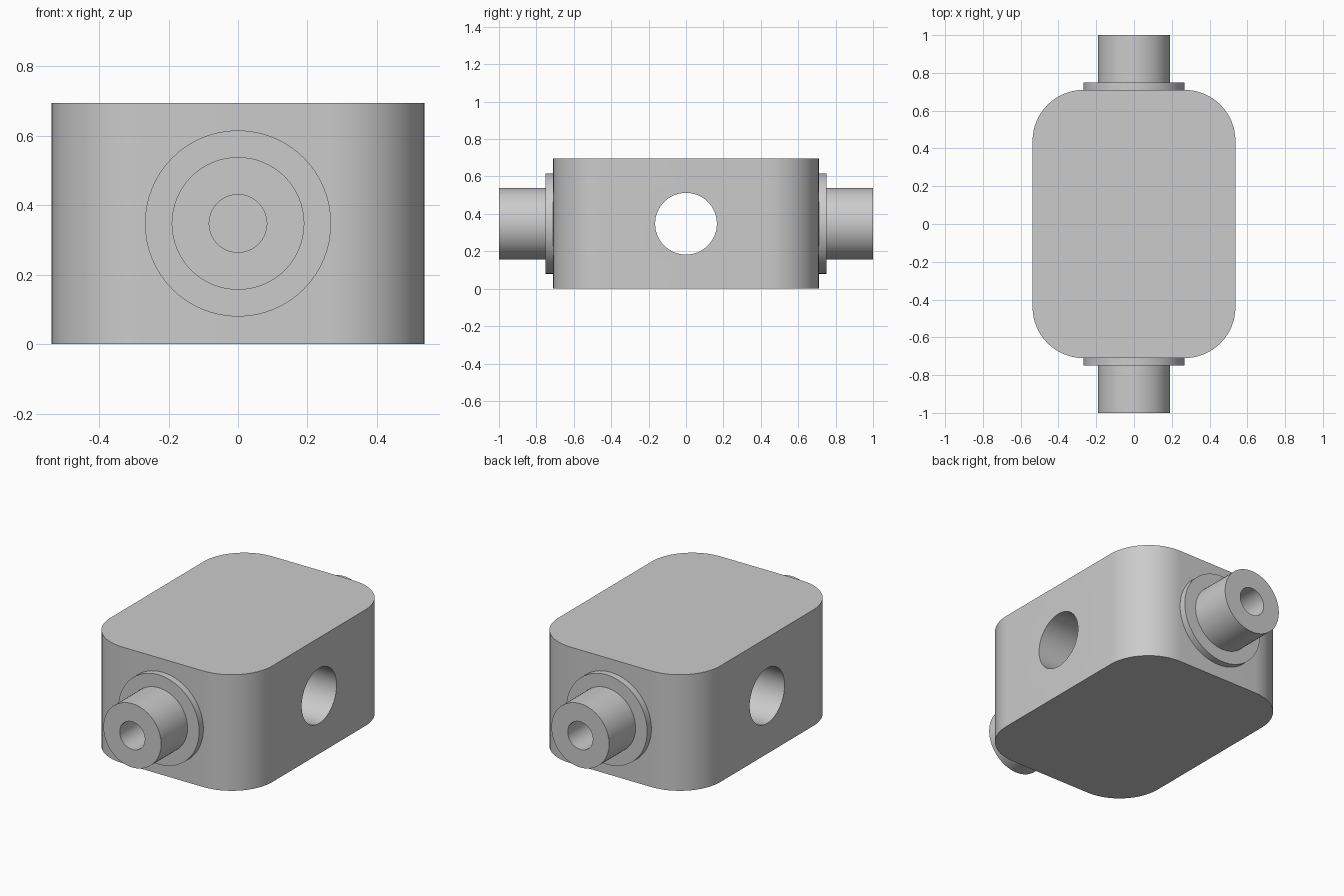
import bpy, bmesh, math
from mathutils import Matrix

default = bpy.data.objects.get("Cube")
if default:
    bpy.data.objects.remove(default, do_unlink=True)

HALF_X, HALF_Y, HEIGHT, CORNER = 0.537, 0.71, 0.695, 0.27
MID = HEIGHT / 2

grey = bpy.data.materials.new("plain grey")
grey.use_nodes = True
colour = (0.6, 0.6, 0.6, 1)
grey.diffuse_color = colour
grey.node_tree.nodes["Principled BSDF"].inputs["Base Color"].default_value = colour


def make_object(name, bm):
    bmesh.ops.recalc_face_normals(bm, faces=bm.faces)
    mesh = bpy.data.meshes.new(name)
    bm.to_mesh(mesh)
    bm.free()
    mesh.materials.append(grey)
    obj = bpy.data.objects.new(name, mesh)
    bpy.context.collection.objects.link(obj)
    return obj


def activate(obj):
    bpy.ops.object.select_all(action='DESELECT')
    obj.select_set(True)
    bpy.context.view_layer.objects.active = obj


def smooth(obj):
    activate(obj)
    bpy.ops.object.shade_smooth_by_angle(angle=math.radians(30))


# Body: rounded rectangle extruded upwards
bm = bmesh.new()
outline = []
steps = 16
for quarter, (sx, sy) in enumerate([(1, 1), (-1, 1), (-1, -1), (1, -1)]):
    for i in range(steps + 1):
        a = (quarter + i / steps) * math.pi / 2
        outline.append(bm.verts.new((sx * (HALF_X - CORNER) + CORNER * math.cos(a),
                                     sy * (HALF_Y - CORNER) + CORNER * math.sin(a), 0)))
base = bm.faces.new(outline)
top = bmesh.ops.extrude_face_region(bm, geom=[base])["geom"]
bmesh.ops.translate(bm, vec=(0, 0, HEIGHT),
                    verts=[v for v in top if isinstance(v, bmesh.types.BMVert)])
body = make_object("body", bm)

# Cross hole through the body from side to side
bm = bmesh.new()
bmesh.ops.create_cone(bm, cap_ends=True, segments=64, radius1=0.165, radius2=0.165, depth=2,
                      matrix=Matrix.Translation((0, 0, MID)) @ Matrix.Rotation(math.pi / 2, 4, 'Y'))
cutter = make_object("cross_hole_cutter", bm)
cut = body.modifiers.new("cross_hole", 'BOOLEAN')
cut.operation = 'DIFFERENCE'
cut.solver = 'EXACT'
cut.object = cutter
activate(body)
bpy.ops.object.modifier_apply(modifier=cut.name)
bpy.data.objects.remove(cutter, do_unlink=True)
smooth(body)


# Flanged spigot with a blind bore, turned around the y axis
def spigot(name, side):
    profile = [(0, 0.69), (0.268, 0.69), (0.268, 0.75), (0.191, 0.75),
               (0.191, 1), (0.083, 1), (0.083, 0.712), (0, 0.712)]
    bm = bmesh.new()
    verts = [bm.verts.new((r, side * y, MID)) for r, y in profile]
    edges = [bm.edges.new(pair) for pair in zip(verts, verts[1:])]
    bmesh.ops.spin(bm, geom=verts + edges, cent=(0, 0, MID), axis=(0, 1, 0),
                   angle=math.tau, steps=64, use_duplicate=False)
    bmesh.ops.remove_doubles(bm, verts=bm.verts, dist=0.0001)
    smooth(make_object(name, bm))


spigot("front_spigot", -1)
spigot("back_spigot", 1)
